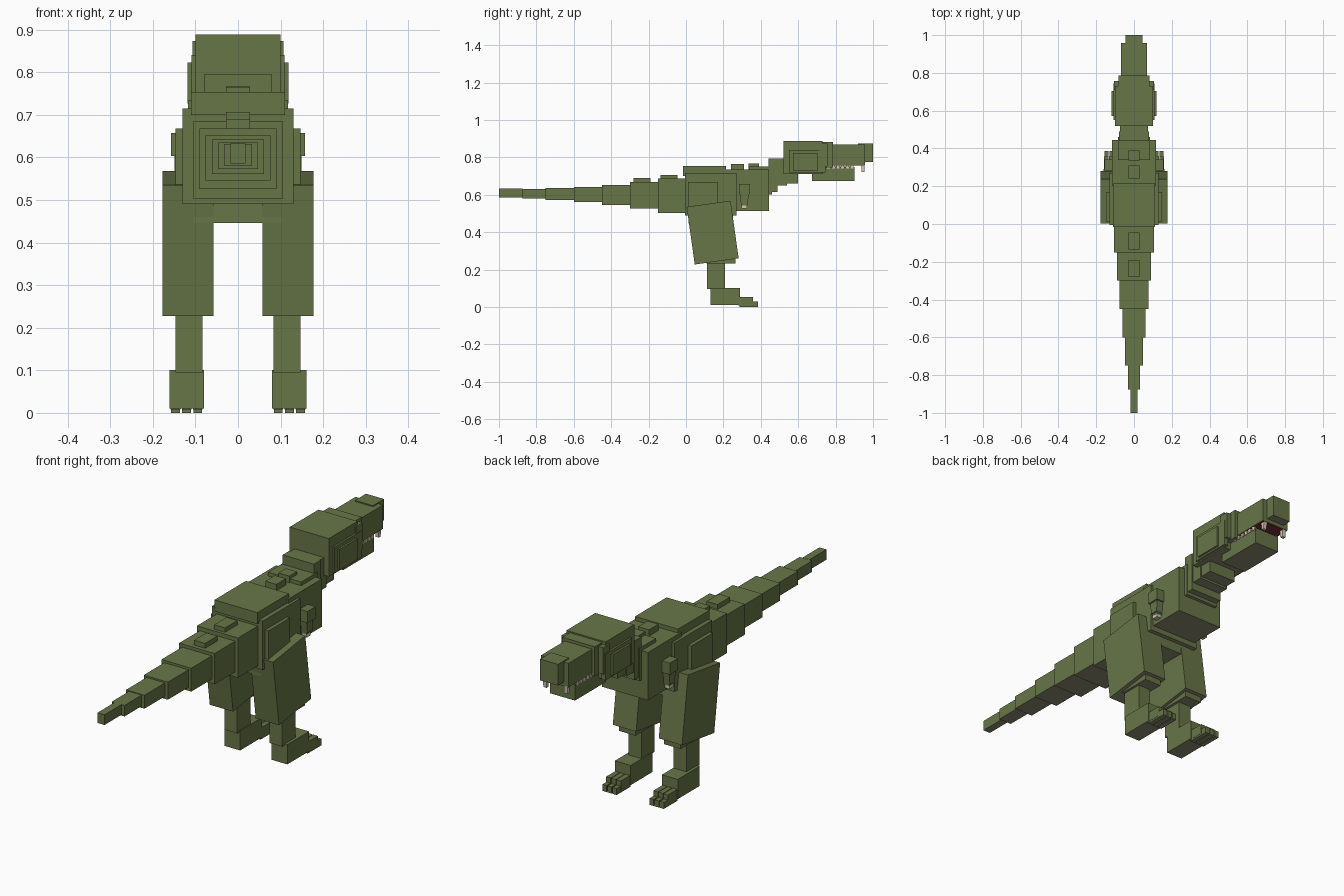
import bpy, bmesh, math
from mathutils import Matrix, Vector

default_cube = bpy.data.objects.get("Cube")
if default_cube:
    bpy.data.objects.remove(default_cube, do_unlink=True)


def make_material(name, red, green, blue):
    material = bpy.data.materials.new(name)
    material.use_nodes = True
    color = (red, green, blue, 1)
    material.diffuse_color = color
    shader = material.node_tree.nodes["Principled BSDF"]
    shader.inputs["Base Color"].default_value = color
    return material


HIDE = make_material("olive hide", red=.137, green=.18, blue=.064)
UNDERSIDE = make_material("pale underside", red=.27, green=.255, blue=.165)
MOUTH = make_material("dark red mouth", red=.18, green=.03, blue=.035)
IVORY = make_material("ivory", red=.65, green=.6, blue=.45)


def block(name, left, right, back, front, bottom, top, material=HIDE, tilt=0, taper=1):
    """Box between its limits; tilt turns it about x, taper shortens its underside."""
    low = Vector((left, back, bottom))
    high = Vector((right, front, top))
    bm = bmesh.new()
    bmesh.ops.create_cube(bm, size=1)
    for vert in bm.verts:
        if vert.co.z < 0:
            vert.co.y *= taper
    bmesh.ops.scale(bm, vec=high - low, verts=bm.verts)
    bm.normal_update()
    # Hide is paler on faces that look down
    for face in bm.faces:
        face.material_index = int(material == HIDE and face.normal.z < -.5)
    bm.transform(Matrix.Rotation(math.radians(tilt), 4, "X"))
    mesh = bpy.data.meshes.new(name)
    bm.to_mesh(mesh)
    bm.free()
    mesh.materials.append(material)
    if material == HIDE:
        mesh.materials.append(UNDERSIDE)
    part = bpy.data.objects.new(name, mesh)
    part.location = (low + high) / 2
    bpy.context.collection.objects.link(part)


def middle(name, half, **limits):
    """Block centred across the body."""
    block(name, left=-half, right=half, **limits)


def pair(name, inner, outer, **limits):
    """Matching blocks on both sides of the body."""
    block("left_" + name, left=inner, right=outer, **limits)
    block("right_" + name, left=-outer, right=-inner, **limits)


# Tail: segments shrink from the hips to the tip
SEGMENTS = 7
segment_front = 0
for index in range(SEGMENTS):
    from_tip = SEGMENTS - 1 - index
    length = .15 if from_tip > 1 else .125
    half_height = (.047 + .0038 * from_tip ** 2) / 2
    height = .594 + .0025 * index
    middle(f"tail_segment_{index}", half=.018 + .0145 * from_tip,
           back=segment_front - length, front=segment_front,
           bottom=height - half_height, top=height + half_height)
    segment_front -= length

# Torso
middle("hips", half=.13, back=-.005, front=.27, bottom=.49, top=.715)
middle("hip_cap", half=.11, back=-.015, front=.215, bottom=.7, top=.753)
middle("belly", half=.105, back=.014, front=.25, bottom=.446, top=.5)
middle("chest", half=.117, back=.2, front=.445, bottom=.514, top=.735)
pair("hip_plate", inner=.1, outer=.147, back=.012, front=.17, bottom=.525, top=.668)

# Ridge plates along the back
for label, back, length, top in (("rear_tail", -.28, .09, .69),
                                 ("front_tail", -.135, .09, .706),
                                 ("rear_chest", .24, .07, .764),
                                 ("front_chest", .335, .055, .766)):
    middle(label + "_ridge_plate", half=.028, back=back, front=back + length,
           bottom=top - .06, top=top)

# Neck
middle("neck_base", half=.085, back=.34, front=.46, bottom=.6, top=.752)
middle("neck_middle", half=.08, back=.44, front=.49, bottom=.615, top=.795)
middle("neck_top", half=.075, back=.48, front=.54, bottom=.65, top=.794)
middle("throat", half=.07, back=.53, front=.6, bottom=.66, top=.8)

# Head
middle("skull", half=.1, back=.52, front=.73, bottom=.712, top=.888)
middle("face", half=.083, back=.7, front=.785, bottom=.745, top=.882)
pair("brow", inner=.06, outer=.107, back=.71, front=.757, bottom=.75, top=.873)
pair("jaw_plate", inner=.09, outer=.109, back=.55, front=.745, bottom=.718, top=.84)
pair("cheek", inner=.1, outer=.118, back=.573, front=.703, bottom=.726, top=.823)
middle("snout", half=.07, back=.76, front=.958, bottom=.758, top=.868)
middle("snout_tip", half=.046, back=.92, front=1, bottom=.775, top=.873)
middle("lower_jaw", half=.064, back=.675, front=.902, bottom=.673, top=.748)
middle("palate", half=.067, back=.76, front=.955, bottom=.755, top=.76, material=MOUTH)
middle("tongue", half=.045, back=.76, front=.89, bottom=.74, top=.751, material=MOUTH)

# Teeth
for index in range(6):
    back = .755 + .025 * index
    pair(f"tooth_{index}", inner=.056, outer=.067, back=back, front=back + .016,
         bottom=.74, top=.76, material=IVORY)
pair("fang", inner=.045, outer=.062, back=.936, front=.956,
     bottom=.722, top=.765, material=IVORY, taper=.7)

# Arms
pair("upper_arm", inner=.11, outer=.157, back=.283, front=.342, bottom=.603, top=.657)
pair("forearm", inner=.11, outer=.149, back=.288, front=.336,
     bottom=.55, top=.606, taper=.75)
pair("hand", inner=.115, outer=.144, back=.296, front=.328, bottom=.542, top=.552)
pair("hand_claw", inner=.12, outer=.143, back=.297, front=.326,
     bottom=.527, top=.545, material=IVORY)

# Legs
pair("thigh", inner=.058, outer=.177, back=.024, front=.261,
     bottom=.242, top=.553, tilt=8)
pair("knee", inner=.072, outer=.158, back=.11, front=.265, bottom=.231, top=.3)
pair("shin", inner=.083, outer=.147, back=.112, front=.208, bottom=.095, top=.26)
pair("foot", inner=.08, outer=.161, back=.13, front=.29, bottom=.01, top=.101)

# Toes
for index in range(3):
    inner = .083 + .026 * index
    pair(f"toe_{index}", inner=inner, outer=inner + .023, back=.28, front=.357,
         bottom=.008, top=.054)
    pair(f"toe_tip_{index}", inner=inner + .001, outer=inner + .022,
         back=.285, front=.386, bottom=0, top=.03)
